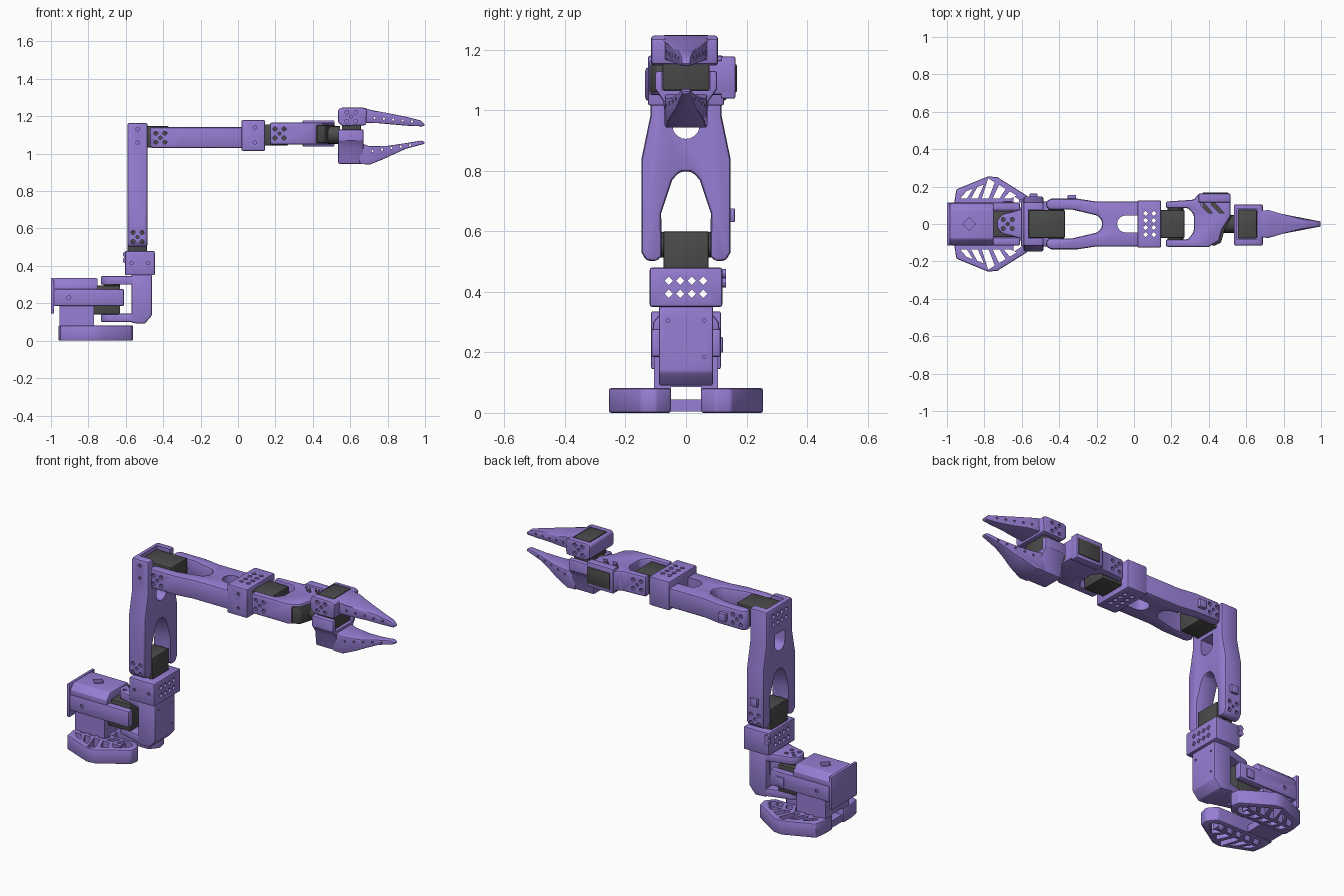
import bpy, bmesh
from math import sin, cos, pi, radians


def material(name, rgb):
    m = bpy.data.materials.new(name)
    m.diffuse_color = (*rgb, 1)
    return m


PURPLE = material("purple_plastic", (0.31, 0.21, 0.66))
DARK = material("dark_motor", (0.07, 0.07, 0.07))


# ---- outline helpers (2D point lists) ----
def rect(u0, u1, v0, v1):
    return [(u0, v0), (u1, v0), (u1, v1), (u0, v1)]


def disc(u, v, r, n=16):
    return [(u + r * cos(2 * pi * i / n), v + r * sin(2 * pi * i / n)) for i in range(n)]


def mirrored(half):
    return half + [(-u, v) for u, v in reversed(half)]


def swap(pts):
    return [(v, u) for u, v in pts]


# ---- cutter lists: (outline, axis, low, high) ----
def screws(u, v, axis, lo, hi, s=0.024):
    holes = [(disc(u + i * s, v + j * s, 0.011, 10), axis, lo, hi) for i in (-1, 1) for j in (-1, 1)]
    return holes + [(disc(u, v, 0.009, 10), axis, lo, hi)]


def diamonds(us, vs, axis, lo, hi):
    return [(disc(u, v, 0.014, 4), axis, lo, hi) for u in us for v in vs]


def add_prism(bm, outline, axis, lo, hi, taper=None):
    rings = []
    for w in (lo, hi):
        ring = []
        for u, v in outline:
            t = w * taper(u) if taper else w
            ring.append(bm.verts.new({'x': (t, u, v), 'y': (u, t, v), 'z': (u, v, t)}[axis]))
        rings.append(ring)
    a, b = rings
    bm.faces.new(a)
    bm.faces.new(b[::-1])
    for i in range(len(a)):
        j = (i + 1) % len(a)
        bm.faces.new((a[i], b[i], b[j], a[j]))


def mesh_object(name, prisms):
    bm = bmesh.new()
    for p in prisms:
        add_prism(bm, *p)
    bmesh.ops.recalc_face_normals(bm, faces=bm.faces)
    me = bpy.data.meshes.new(name)
    bm.to_mesh(me)
    bm.free()
    ob = bpy.data.objects.new(name, me)
    bpy.context.scene.collection.objects.link(ob)
    return ob


def part(name, outline, axis, lo, hi, mat=PURPLE, bevel=0.008, cuts=(), taper=None):
    """Extruded outline with chamfered edges and holes cut out of it."""
    ob = mesh_object(name, [(outline, axis, lo, hi, taper)])
    if bevel:
        m = ob.modifiers.new("bevel", 'BEVEL')
        m.width, m.segments = bevel, 2
        m.limit_method, m.angle_limit = 'ANGLE', radians(35)
    cutter = None
    if cuts:
        cutter = mesh_object("cutter", cuts)
        cutter.hide_render = True
        m = ob.modifiers.new("holes", 'BOOLEAN')
        m.operation, m.solver, m.object, m.use_self = 'DIFFERENCE', 'EXACT', cutter, True
    dg = bpy.context.evaluated_depsgraph_get()
    me = bpy.data.meshes.new_from_object(ob.evaluated_get(dg))
    ob.modifiers.clear()
    ob.data = me
    me.materials.clear()
    me.materials.append(mat)
    if cutter:
        bpy.data.objects.remove(cutter)
    return ob


def motor(name, x0, x1, y0, y1, z0, z1):
    return part(name, rect(x0, x1, y0, y1), 'z', z0, z1, DARK, 0.006)


ROW = [-0.057, -0.019, 0.019, 0.057]


# ---- base: two lattice feet, bridge, column, motor holder ----
def foot_edge(x):
    return 0.185 + (x + 0.95) * 0.38 if x < -0.78 else 0.25 - (x + 0.74) * 0.6


foot = [(-0.96, 0.05), (-0.6, 0.05), (-0.56, 0.1), (-0.57, 0.15), (-0.73, 0.25),
        (-0.78, 0.255), (-0.95, 0.185), (-0.96, 0.12)]
slots = []
for i in range(5):
    x = -0.93 + 0.058 * i
    slots.append([(x, 0.135), (x + 0.036, 0.135), (x + 0.07, foot_edge(x + 0.07) - 0.03),
                  (x + 0.034, foot_edge(x + 0.034) - 0.03)])
    slots.append([(x + 0.03, 0.075), (x + 0.066, 0.075), (x + 0.046, 0.115), (x + 0.01, 0.115)])
slots.append([(-0.64, 0.075), (-0.6, 0.09), (-0.6, 0.12), (-0.645, 0.15)])
for side, s in (("right", -1), ("left", 1)):
    part("base_foot_" + side, [(x, s * y) for x, y in foot], 'z', 0, 0.082,
         cuts=[([(x, s * y) for x, y in sl], 'z', -0.1, 0.2) for sl in slots])
part("base_bridge", rect(-0.95, -0.8, -0.06, 0.06), 'z', 0.005, 0.045, bevel=0)
part("base_column", mirrored([(0.05, 0.04), (0.105, 0.04), (0.105, 0.27)])
     + [(-0.05, 0.085), (0.05, 0.085)], 'x', -0.955, -0.77, bevel=0)
part("base_motor_holder", [(-0.985, -0.115), (-0.61, -0.115), (-0.61, -0.072), (-0.79, -0.072),
     (-0.79, 0.072), (-0.61, 0.072), (-0.61, 0.115), (-0.985, 0.115)], 'z', 0.185, 0.277,
     cuts=[(disc(-0.905, 0.23, 0.011, 10), 'y', -0.2, -0.1), (disc(-0.905, 0.23, 0.011, 10), 'y', 0.1, 0.2)])
part("base_cap", mirrored([(0.112, 0.26), (0.108, 0.3), (0.08, 0.335)]), 'x', -0.985, -0.75,
     cuts=[(disc(-0.88, 0, 0.035, 4), 'z', 0.315, 0.4)])
part("base_back_plate", rect(-0.115, 0.115, 0.145, 0.335), 'x', -1.0, -0.983, bevel=0.005)
part("base_clip", rect(-0.7, -0.65, 0.2, 0.25), 'y', 0.11, 0.122, bevel=0.003)
motor("base_motor", -0.8, -0.63, -0.07, 0.07, 0.14, 0.295)

# ---- turning yoke: two round-ended arms on a hollow upright ----
arm = [(-0.675 + 0.058 * cos(a), 0.058 * sin(a)) for a in [pi / 2 + pi * i / 10 for i in range(11)]]
arm += [(-0.57, -0.088), (-0.5, -0.088), (-0.5, 0.088), (-0.57, 0.088)]
for level, z0 in (("upper", 0.3), ("lower", 0.1)):
    part("yoke_arm_" + level, arm, 'z', z0, z0 + 0.045, bevel=0.006,
         cuts=screws(-0.675, 0, 'z', z0 - 0.1, z0 + 0.1))
part("yoke_upright", [(-0.57, 0.095), (-0.5, 0.09), (-0.46, 0.135), (-0.46, 0.355), (-0.57, 0.355)],
     'y', -0.09, 0.09, cuts=[(rect(-0.062, 0.062, 0.15, 0.295), 'x', -0.7, -0.49)]
     + [(disc(y, z, 0.006, 8), 'x', -0.475, -0.4) for y, z in ((-0.06, 0.305), (0.06, 0.305), (0.06, 0.185))])
part("yoke_hub", disc(-0.675, 0, 0.045), 'z', 0.13, 0.31, DARK, 0)

# ---- shoulder ----
part("shoulder_block", rect(-0.605, -0.445, -0.12, 0.12), 'z', 0.35, 0.48,
     cuts=diamonds(ROW, (0.393, 0.437), 'x', -0.7, -0.3)
     + [(disc(x, 0.415, 0.009, 10), 'y', -0.2, -0.1) for x in (-0.57, -0.48)])
motor("shoulder_motor", -0.59, -0.487, -0.075, 0.075, 0.45, 0.6)
part("shoulder_horn", disc(-0.537, 0.555, 0.042), 'y', -0.1, 0.1, DARK, 0)
for i, z in enumerate((0.43, 0.46)):
    part(f"shoulder_knob_{i}", disc(-0.6, z, 0.016, 12), 'y', 0.115, 0.132, bevel=0)

# ---- upper arm: fork below, open motor box on top ----
upper = mirrored([(0.02, 0.797), (0.045, 0.77), (0.082, 0.66), (0.08, 0.515), (0.1, 0.5), (0.132, 0.503),
                  (0.147, 0.53), (0.147, 0.84), (0.118, 0.98), (0.118, 1.165)])
arch = [(0.045 * cos(pi + pi * i / 10), 0.95 + 0.045 * sin(pi + pi * i / 10)) for i in range(11)]
part("upper_arm", upper, 'x', -0.592, -0.483, bevel=0.014,
     cuts=[(arch + [(0.045, 1.01), (-0.045, 1.01)], 'x', -0.8, -0.3),
           (rect(-0.565, -0.4, -0.077, 0.077), 'z', 1.03, 1.3)]
     + diamonds(ROW, (1.075, 1.12), 'x', -0.7, -0.56) + screws(-0.537, 0.555, 'y', -0.3, 0.3)
     + [(disc(-0.537, z, 0.009, 10), 'y', -0.3, -0.1) for z in (1.06, 1.13)])
part("upper_arm_clip", rect(-0.56, -0.515, 0.63, 0.676), 'y', 0.14, 0.162, bevel=0.004)
motor("elbow_motor", -0.564, -0.37, -0.075, 0.075, 1.033, 1.147)
part("elbow_horn", disc(-0.415, 1.085, 0.042), 'y', -0.092, 0.092, DARK, 0)

# ---- forearm: fork towards the elbow, holder block at the wrist ----
fore = mirrored([(0.02, -0.172), (0.045, -0.195), (0.077, -0.33), (0.077, -0.455), (0.095, -0.472),
                 (0.122, -0.468), (0.135, -0.445), (0.135, -0.3), (0.12, -0.2), (0.12, 0.04)])
arch = [(-0.045 + 0.045 * cos(a), 0.045 * sin(a)) for a in [pi / 2 + pi * i / 10 for i in range(11)]]
part("forearm", swap(fore), 'z', 1.03, 1.142, bevel=0.014,
     cuts=[(arch + [(0.018, -0.045), (0.018, 0.045)], 'z', 0.9, 1.3)]
     + screws(-0.415, 1.085, 'y', -0.3, 0.3))
part("forearm_clip", rect(-0.355, -0.31, 1.06, 1.105), 'y', 0.125, 0.155, bevel=0.004)
part("forearm_block", rect(0.018, 0.145, -0.126, 0.126), 'z', 1.015, 1.18,
     cuts=diamonds((0.062, 0.106), ROW, 'z', 0.9, 1.3)
     + [(disc(0.09, z, 0.009, 10), 'y', -0.2, -0.1) for z in (1.06, 1.14)])
motor("wrist_motor", 0.12, 0.27, -0.075, 0.075, 1.045, 1.157)
part("wrist_horn", disc(0.222, 1.105, 0.042), 'y', -0.09, 0.09, DARK, 0)

# ---- wrist bracket with the roll motor ----
bracket = [(0.17, 0.085), (0.17, 0.12), (0.32, 0.13), (0.345, 0.162), (0.515, 0.162), (0.515, 0.04),
           (0.47, -0.03), (0.455, -0.09), (0.4, -0.122), (0.17, -0.122), (0.17, -0.082), (0.29, -0.082),
           (0.32, -0.04), (0.32, 0.05), (0.29, 0.085)]
grooves = [([(x, y), (x + 0.025, y - 0.02), (x + 0.065, y - 0.065), (x + 0.04, y - 0.065),
             (x, y - 0.025)], 'z', 1.145, 1.3) for x, y in ((0.355, 0.125), (0.415, 0.125))]
part("wrist_bracket", bracket, 'z', 1.05, 1.166, bevel=0.01,
     cuts=grooves + screws(0.222, 1.108, 'y', -0.3, 0.3))
part("wrist_side_plate", rect(0.345, 0.515, 1.038, 1.178), 'y', 0.115, 0.163, bevel=0.006)
part("roll_motor", [(0.365, -0.07), (0.425, -0.118), (0.465, -0.1), (0.485, -0.03), (0.519, 0.035),
     (0.505, 0.168), (0.365, 0.168)], 'z', 1.058, 1.152, DARK, 0.005)
part("roll_horn", disc(0.0, 1.1, 0.048), 'x', 0.48, 0.545, DARK, 0)

# ---- gripper: fixed lower jaw, motor, moving upper jaw ----
part("gripper_base", mirrored([(0.065, 0.945), (0.075, 1.03), (0.103, 1.07), (0.103, 1.13)]),
     'x', 0.535, 0.672, bevel=0.01, cuts=[(rect(0.552, 0.7, -0.079, 0.079), 'z', 1.065, 1.3)])
motor("gripper_motor", 0.555, 0.657, -0.077, 0.077, 1.065, 1.248)


def jaw_width(x):
    knots = [(0.6, 1.0), (0.72, 0.92), (0.8, 0.68), (0.86, 0.42), (1.0, 0.18)]
    for (a, p), (b, q) in zip(knots, knots[1:]):
        if x <= b:
            return p + (q - p) * max(0, x - a) / (b - a)
    return 0.18


lower = [(0.65, 0.945), (0.705, 0.942), (0.78, 0.972), (0.84, 1.0), (0.9, 1.027), (0.995, 1.052), (1.0, 1.062),
         (0.98, 1.07), (0.9, 1.057), (0.8, 1.042), (0.7, 1.04), (0.65, 1.06)]
part("lower_jaw", lower, 'y', -0.073, 0.073, bevel=0.006, taper=jaw_width,
     cuts=[(disc(x, 1.012 + (x - 0.7) * 0.15, 0.006, 8), 'y', -0.2, 0.2) for x in (0.72, 0.77, 0.82, 0.87, 0.92)])
top = [(0.665, 1.165), (0.75, 1.163), (0.84, 1.155), (0.92, 1.148), (0.99, 1.146), (1.0, 1.155), (0.975, 1.178),
       (0.9, 1.197), (0.8, 1.217), (0.72, 1.232), (0.68, 1.243), (0.665, 1.243)]
part("upper_jaw", top, 'y', -0.075, 0.075, bevel=0.006, taper=jaw_width,
     cuts=[(disc(x, 1.195 - (x - 0.7) * 0.1, 0.006, 8), 'y', -0.2, 0.2) for x in (0.73, 0.78, 0.83, 0.88, 0.93)])
part("upper_jaw_fork", [(0.535, 1.165), (0.56, 1.148), (0.685, 1.152), (0.69, 1.235), (0.67, 1.246),
     (0.55, 1.246), (0.535, 1.235)], 'y', -0.115, 0.105, bevel=0.008,
     cuts=[(rect(0.552, 0.66, -0.079, 0.079), 'z', 1.0, 1.4)]
     + screws(0.605, 1.197, 'y', -0.3, -0.08) + screws(0.605, 1.197, 'y', 0.08, 0.3))

# ---- shading ----
bpy.ops.object.select_all(action='SELECT')
bpy.context.view_layer.objects.active = bpy.data.objects["forearm"]
bpy.ops.object.shade_smooth_by_angle(angle=radians(30))
